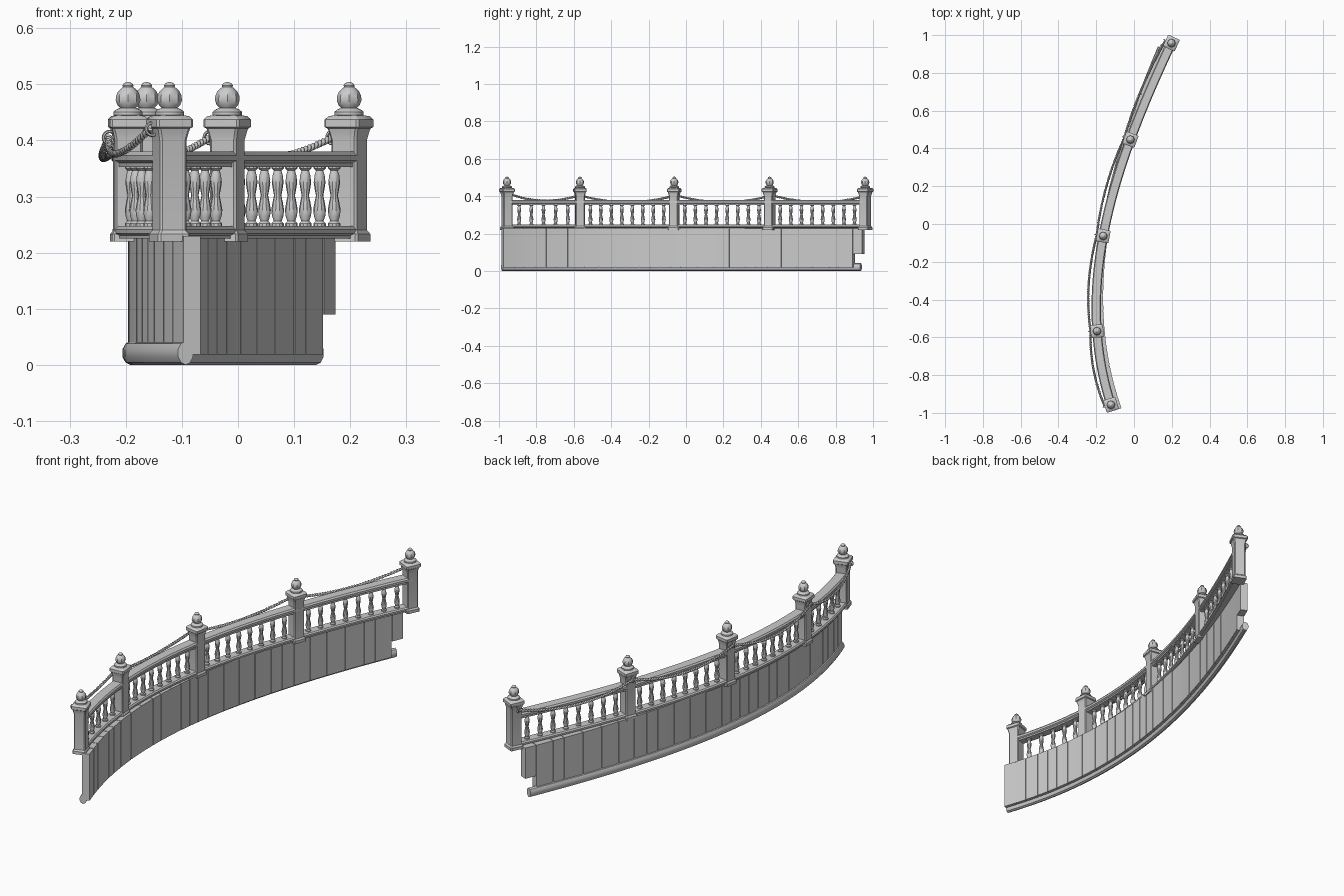
import bpy, bmesh, math, random
from mathutils import Vector

random.seed(4)
cube = bpy.data.objects.get("Cube")
if cube:
    bpy.data.objects.remove(cube)

stone = bpy.data.materials.new("light_grey")
stone.use_nodes = True
stone.diffuse_color = (0.6, 0.6, 0.6, 1)
stone.node_tree.nodes["Principled BSDF"].inputs["Base Color"].default_value = (0.6, 0.6, 0.6, 1)

# Plan curves: x as a smooth function of y through a few points
POSTS = [(-0.122, -0.957), (-0.196, -0.567), (-0.163, -0.063), (-0.019, 0.447), (0.198, 0.958)]
WALL = [(-0.082, -0.98), (-0.172, -0.565), (-0.154, -0.06), (-0.031, 0.45), (0.157, 0.945)]


def curve_x(pts, y):
    total = 0
    for i, (xi, yi) in enumerate(pts):
        for j, (_, yj) in enumerate(pts):
            if i != j:
                xi *= (y - yj) / (yi - yj)
        total += xi
    return total


def frame(pts, y):
    """Point on the curve and the unit normal towards the inner side."""
    e = 0.001
    slope = (curve_x(pts, y + e) - curve_x(pts, y - e)) / (2 * e)
    return Vector((curve_x(pts, y), y, 0)), Vector((1, -slope, 0)).normalized()


def loft(bm, rings):
    """Skin closed rings of points and cap both ends."""
    rows = [[bm.verts.new(p) for p in ring] for ring in rings]
    n = len(rows[0])
    for a, b in zip(rows, rows[1:]):
        for i in range(n):
            bm.faces.new((a[i], a[(i + 1) % n], b[(i + 1) % n], b[i]))
    bm.faces.new(rows[0][::-1])
    bm.faces.new(rows[-1])


def sweep(bm, pts, profile, y0, y1, steps):
    """Sweep an (offset, height) profile along a plan curve."""
    rings = []
    for k in range(steps + 1):
        p, n = frame(pts, y0 + (y1 - y0) * k / steps)
        rings.append([p + n * o + Vector((0, 0, z)) for o, z in profile])
    loft(bm, rings)


def lathe(bm, at, profile, sides, lobed=()):
    """Turn a (radius, height) profile; heights inside the lobed range get ribs."""
    rings = []
    for r, z in profile:
        ribs = lobed and lobed[0] < z < lobed[1]
        ring = []
        for i in range(sides):
            a = math.tau * i / sides
            s = r * (0.9 if ribs and i % 2 else 1)
            ring.append(at + Vector((s * math.cos(a), s * math.sin(a), z)))
        rings.append(ring)
    loft(bm, rings)


def finish(name, bm, smooth=True):
    bmesh.ops.recalc_face_normals(bm, faces=bm.faces)
    me = bpy.data.meshes.new(name)
    bm.to_mesh(me)
    bm.free()
    ob = bpy.data.objects.new(name, me)
    bpy.context.collection.objects.link(ob)
    me.materials.append(stone)
    if smooth:
        bpy.ops.object.select_all(action='DESELECT')
        ob.select_set(True)
        bpy.context.view_layer.objects.active = ob
        bpy.ops.object.shade_smooth_by_angle(angle=math.radians(35))
    return ob


def box(half, z0, z1):
    return [(-half, z0), (half, z0), (half, z1), (-half, z1)]


# Plank wall: thin core with separate planks, notched at the far end
bm = bmesh.new()
NOTCH_Y, END_Y, START_Y = 0.9, 0.948, -0.98
sweep(bm, WALL, box(0.013, 0.02, 0.228), START_Y + 0.003, NOTCH_Y - 0.003, 40)
sweep(bm, WALL, box(0.013, 0.092, 0.228), NOTCH_Y - 0.003, END_Y - 0.003, 2)
widths = [random.uniform(0.7, 1.4) for _ in range(27)]
unit = (NOTCH_Y - START_Y) / sum(widths)
y = START_Y
for w in widths:
    sweep(bm, WALL, box(0.0165, 0.018, 0.23), y, y + w * unit - 0.003, 2)
    y += w * unit
sweep(bm, WALL, box(0.0165, 0.09, 0.23), NOTCH_Y, END_Y, 2)
finish("plank_wall", bm, False)

# Rounded foot moulding on the outer side
bm = bmesh.new()
foot = [(-0.012 + 0.015 * math.cos(a), 0.021 + 0.021 * math.sin(a))
        for a in (math.tau * (i + 0.5) / 10 for i in range(10))]
sweep(bm, WALL, foot, START_Y, 0.93, 48)
finish("foot_moulding", bm)

# Rails
for name, z0, z1, half in (("lower_rail", 0.225, 0.247, 0.024), ("hand_rail", 0.353, 0.38, 0.025)):
    h = z1 - z0
    side = [(0.72, 0), (0.72, 0.25), (1, 0.4), (1, 0.75), (0.8, 1)]
    profile = [(half * o, z0 + h * t) for o, t in side]
    profile += [(-o, z) for o, z in reversed(profile)]
    bm = bmesh.new()
    sweep(bm, POSTS, profile, POSTS[0][1], POSTS[-1][1], 48)
    finish(name, bm)

# Posts with a flared foot, square cap and ribbed finial
POST_RINGS = [(0.030, 0.22), (0.030, 0.233), (0.025, 0.24), (0.025, 0.40), (0.028, 0.414),
              (0.030, 0.421), (0.034, 0.424), (0.034, 0.437), (0.029, 0.443), (0.02, 0.445)]
FINIAL = [(0.022, 0.442), (0.026, 0.445), (0.026, 0.451), (0.021, 0.455), (0.014, 0.458), (0.019, 0.463),
          (0.022, 0.471), (0.0215, 0.479), (0.018, 0.487), (0.012, 0.493), (0.009, 0.495),
          (0.010, 0.498), (0.007, 0.502), (0.002, 0.504)]
posts, finials = bmesh.new(), bmesh.new()
for _, py in POSTS:
    p, n = frame(POSTS, py)
    t = Vector((-n.y, n.x, 0))
    rings = []
    for w, z in POST_RINGS:
        c = w - 0.004
        corners = [(w, -c), (w, c), (c, w), (-c, w), (-w, c), (-w, -c), (-c, -w), (c, -w)]
        rings.append([p + n * a + t * b + Vector((0, 0, z)) for a, b in corners])
    loft(posts, rings)
    lathe(finials, p, FINIAL, 16, (0.46, 0.492))
finish("posts", posts)
finish("finials", finials)

# Turned balusters between the posts
BALUSTER = [(0.011, 0.244), (0.011, 0.252), (0.007, 0.256), (0.010, 0.265), (0.0115, 0.276),
            (0.009, 0.29), (0.0065, 0.302), (0.0085, 0.312), (0.0105, 0.325),
            (0.009, 0.338), (0.0065, 0.346), (0.011, 0.35), (0.011, 0.356)]
bm = bmesh.new()
for (_, a), (_, b), count in zip(POSTS, POSTS[1:], (5, 8, 8, 8)):
    for i in range(count):
        lathe(bm, frame(POSTS, a + (b - a) * (i + 1) / (count + 1))[0], BALUSTER, 10)
finish("balusters", bm)

# Twisted rope draped along the outer side
STEPS, PITCH = 250, 0.024
rope = bpy.data.curves.new("rope", 'CURVE')
rope.dimensions = '3D'
rope.bevel_depth = 0.0038
rope.bevel_resolution = 1
rope.use_fill_caps = True
for phase in (0, math.pi):
    path = []
    for k, ((_, a), (_, b)) in enumerate(zip(POSTS, POSTS[1:])):
        for i in range(STEPS):
            s = i / STEPS
            yy = a + (b - a) * s
            bow = 4 * s * (1 - s)
            height = (0.422 if k == 0 else 0.405) * (1 - s) + 0.405 * s - 0.037 * bow
            p, n = frame(POSTS, yy)
            ang = math.tau * yy / PITCH + phase
            p += n * (-0.034 - 0.010 * bow + 0.003 * math.cos(ang))
            path.append((p.x, p.y, height + 0.003 * math.sin(ang), 1))
    spline = rope.splines.new('POLY')
    spline.points.add(len(path) - 1)
    for point, co in zip(spline.points, path):
        point.co = co
rope.materials.append(stone)
rope_ob = bpy.data.objects.new("rope", rope)
bpy.context.collection.objects.link(rope_ob)
bpy.ops.object.select_all(action='DESELECT')
rope_ob.select_set(True)
bpy.context.view_layer.objects.active = rope_ob
bpy.ops.object.convert(target='MESH')

# Rings that hold the rope on each post
for i, (_, py) in enumerate(POSTS):
    p, n = frame(POSTS, py)
    centre = p - n * 0.033 + Vector((0, 0, 0.42 if i == 0 else 0.405))
    bpy.ops.mesh.primitive_torus_add(major_radius=0.011, minor_radius=0.003, major_segments=16,
                                     minor_segments=6, location=centre,
                                     rotation=(math.pi / 2, 0, math.atan2(n.y, n.x)))
    ring = bpy.context.object
    ring.name = "rope_ring"
    ring.data.materials.append(stone)
    bpy.ops.object.shade_smooth_by_angle(angle=math.radians(60))
